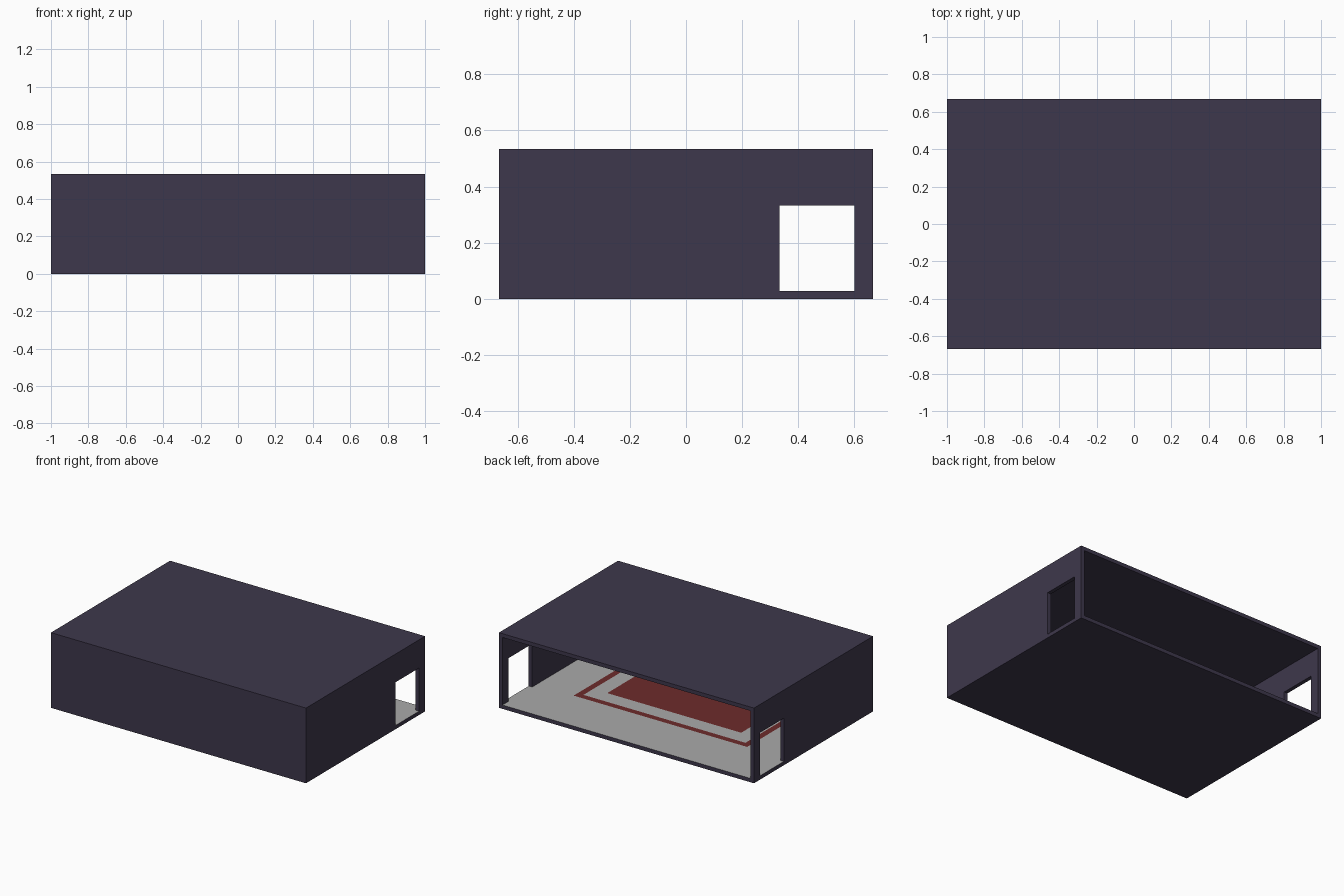
import bpy, bmesh

if "Cube" in bpy.data.objects:
    bpy.data.objects.remove(bpy.data.objects["Cube"])

W, D, H, T = 1.0, 0.667, 0.533, 0.027   # half width, half depth, height, wall thickness


def material(name, rgb):
    m = bpy.data.materials.new(name)
    m.diffuse_color = (*rgb, 1)
    m.use_nodes = True
    m.node_tree.nodes["Principled BSDF"].inputs["Base Color"].default_value = m.diffuse_color
    return m


purple = material("dark purple wall", (0.048, 0.039, 0.072))
grey = material("grey floor", (0.40, 0.40, 0.40))
red = material("dark red carpet", (0.155, 0.025, 0.025))


def finish(name, bm, mats):
    bmesh.ops.recalc_face_normals(bm, faces=bm.faces)
    me = bpy.data.meshes.new(name)
    bm.to_mesh(me)
    bm.free()
    for m in mats:
        me.materials.append(m)
    ob = bpy.data.objects.new(name, me)
    bpy.context.collection.objects.link(ob)
    return ob


def box_bm(x0, x1, y0, y1, z0, z1):
    bm = bmesh.new()
    bmesh.ops.create_cube(bm, size=1)
    for v in bm.verts:
        v.co = (x1 if v.co.x > 0 else x0, y1 if v.co.y > 0 else y0, z1 if v.co.z > 0 else z0)
    return bm


# Floor slab: top face cut along the carpet lines and coloured by position
OX, OY0, OY1 = 0.68, -0.35, 0.287       # outer edge of the border stripe
S, G = 0.045, 0.155                     # stripe width, distance to the inner field


def in_rect(c, inset):
    return abs(c.x) < OX - inset and OY0 + inset < c.y < OY1 - inset


bm = box_bm(-W, W, -D, D, 0, T)
for inset in (0, S, G):
    cuts = [((x, 0, 0), (1, 0, 0)) for x in (-OX + inset, OX - inset)]
    cuts += [((0, y, 0), (0, 1, 0)) for y in (OY0 + inset, OY1 - inset)]
    for co, no in cuts:
        bmesh.ops.bisect_plane(bm, geom=bm.verts[:] + bm.edges[:] + bm.faces[:],
                               plane_co=co, plane_no=no)
bm.normal_update()
for f in bm.faces:
    c = f.calc_center_median()
    if f.normal.z > 0.5:
        carpet = in_rect(c, G) or (in_rect(c, 0) and not in_rect(c, S))
        f.material_index = 2 if carpet else 1
finish("floor", bm, [purple, grey, red])

# Roof and closed front wall (the back stays open)
finish("roof", box_bm(-W, W, -D, D, H - T, H), [purple])
finish("front_wall", box_bm(-W, W, -D, -D + T, T, H - T), [purple])

# Side walls with a doorway near the open back
DY0, DY1, DZ = 0.333, 0.60, 0.333
profile = [(-D + T, T), (DY0, T), (DY0, DZ), (DY1, DZ), (DY1, T),
           (D, T), (D, H - T), (-D + T, H - T)]
for name, x in (("left_wall", -W), ("right_wall", W - T)):
    bm = bmesh.new()
    face = bm.faces.new([bm.verts.new((x, y, z)) for y, z in profile])
    ext = bmesh.ops.extrude_face_region(bm, geom=[face], use_keep_orig=True)
    for v in ext["geom"]:
        if isinstance(v, bmesh.types.BMVert):
            v.co.x += T
    finish(name, bm, [purple])
